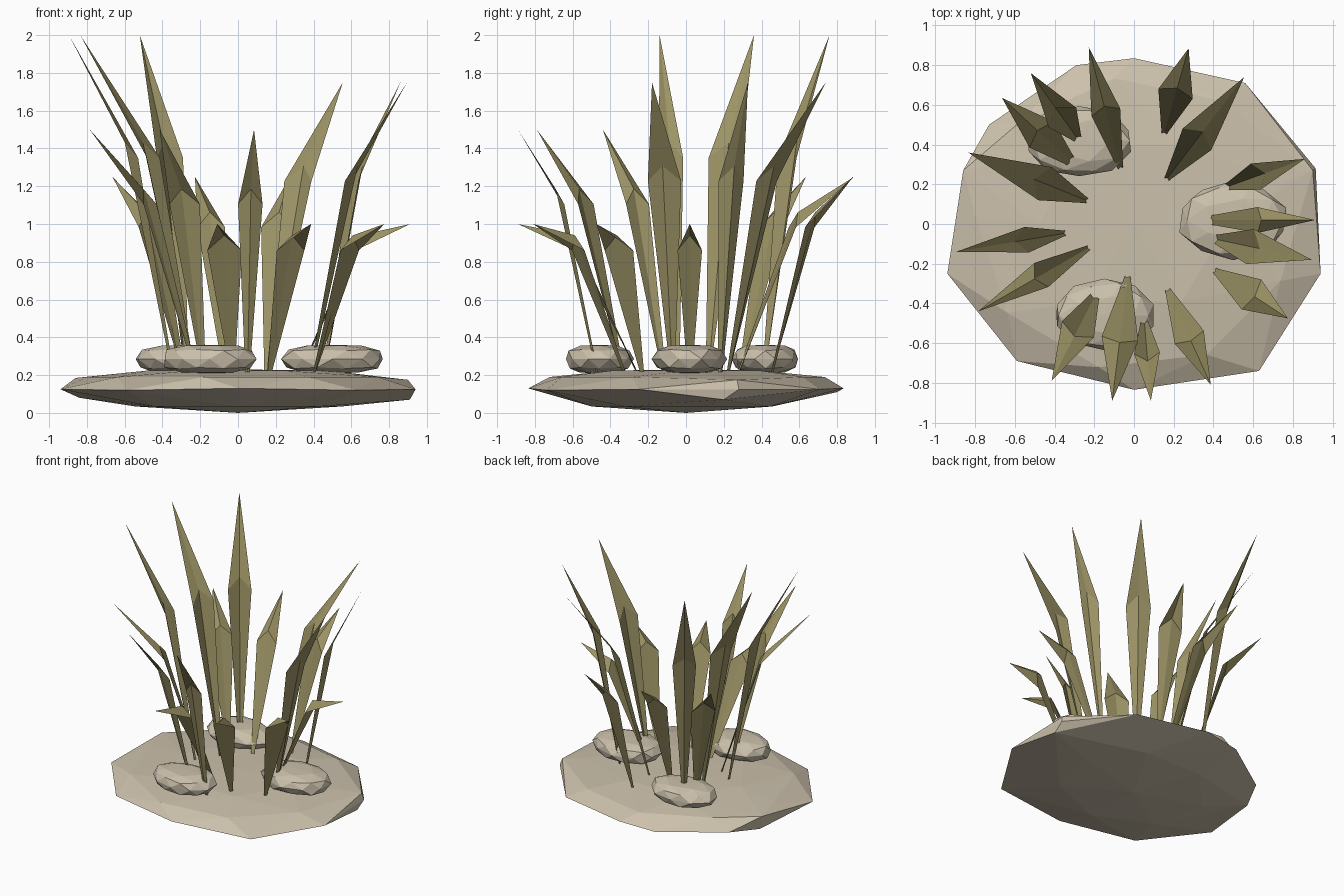
import bpy, bmesh, math
from mathutils import Vector

if "Cube" in bpy.data.objects:
    bpy.data.objects.remove(bpy.data.objects["Cube"])


def material(name, color):
    m = bpy.data.materials.new(name)
    m.diffuse_color = (*color, 1)
    m.use_nodes = True
    m.node_tree.nodes["Principled BSDF"].inputs["Base Color"].default_value = m.diffuse_color
    return m


STONE = material("sandstone", (0.60, 0.53, 0.41))
GRASS = material("dry_grass", (0.33, 0.29, 0.13))


def finish(name, bm, mat):
    me = bpy.data.meshes.new(name)
    bm.to_mesh(me)
    bm.free()
    ob = bpy.data.objects.new(name, me)
    me.materials.append(mat)
    bpy.context.collection.objects.link(ob)
    return ob


# ground slab: faceted flat boulder, hull of an irregular rim plus top and bottom rings
bm = bmesh.new()
rim = [(.915, .28, .125), (.90, .27, .175), (.91, .2, .07), (.94, -.25, .125), (.63, -.74, .12),
       (0, -.835, .13), (-.59, -.69, .12), (-.94, -.25, .125), (-.86, .27, .185),
       (-.84, .27, .08), (-.73, .5, .11), (-.29, .8, .11), (0, .835, .13),
       (.56, .71, .125)]
for p in rim:
    bm.verts.new(p)
for n, rx, ry, z, a0 in ((9, .8, .74, .19, .3), (6, .48, .45, .224, 0), (7, .56, .5, .034, .2)):
    for i in range(n):
        a = a0 + math.tau * i / n
        bm.verts.new((rx * math.cos(a), ry * math.sin(a), z))
bm.verts.new((0, 0, .23))
bm.verts.new((0, 0, 0))
bmesh.ops.convex_hull(bm, input=bm.verts[:])
bmesh.ops.delete(bm, geom=[v for v in bm.verts if not v.link_faces], context='VERTS')
bmesh.ops.recalc_face_normals(bm, faces=bm.faces[:])
finish("ground_slab", bm, STONE)

# three small blunt pebbles
for i, (x, y, rx, ry) in enumerate(((-.15, -.46, .255, .18), (.5, .02, .275, .195),
                                    (-.275, .42, .27, .18))):
    bm = bmesh.new()
    bmesh.ops.create_icosphere(bm, subdivisions=2, radius=1)
    for v in bm.verts:
        wob = 1 + .04 * math.sin(5 * v.co.x + 7 * v.co.y + 2 * i)
        z = math.copysign(min(.92, abs(v.co.z) ** .75), v.co.z)
        flat = math.hypot(v.co.x, v.co.y)
        spread = flat ** -.15 if flat > .01 else 1
        v.co = (x + rx * v.co.x * wob * spread, y + ry * v.co.y * wob * spread, .285 + .081 * z)
    finish(f"pebble_{i + 1}", bm, STONE)


# grass blade: creased sheet, narrow root, wide kinked shoulder, pointed tip
def blade(name, bx, by, tx, ty, h, w):
    root, tip = Vector((bx, by, .2)), Vector((tx, ty, h))
    out = Vector((tx - bx, ty - by, 0))
    d = out.normalized()
    side = Vector((-d.y, d.x, 0))
    mid = Vector((bx, by, .37 + .49 * h)) + out * (.36 + .15 * (2 - h))
    ridge = mid + d * (.02 + .04 * (h - 1)) + Vector((0, 0, .08))
    bm = bmesh.new()
    r0, rc, r1, m0, mc, m1, t = [bm.verts.new(p) for p in (
        root - side * .011, root + d * .008, root + side * .011,
        mid - side * w / 2, ridge, mid + side * w / 2, tip)]
    for f in ((r0, rc, mc, m0), (rc, r1, m1, mc), (m0, mc, t), (mc, m1, t)):
        bm.faces.new(f[::-1])
    finish(name, bm, GRASS)


# root x, y, tip x, y, tip height, width
BLADES = [(.16, .22, .555, .74, 1.75, .18), (.15, .45, .275, .885, 1.25, .18),
          (-.065, .27, -.228, .89, 1.25, .15), (-.27, .41, -.52, .76, 2, .17),
          (-.285, .285, -.665, .635, 1.25, .18), (-.23, .115, -.835, .36, 2, .18),
          (-.34, -.045, -.895, -.14, 2, .13), (-.22, -.115, -.785, -.44, 1.5, .14),
          (-.18, -.33, -.415, -.79, 1.5, .18), (-.03, -.25, -.11, -.89, 1, .185),
          (.05, -.465, .085, -.89, 1.5, .13), (.165, -.32, .387, -.81, 1, .16),
          (.4, -.23, .775, -.475, 1, .18), (.38, -.07, .895, -.18, 1.75, .18),
          (.32, .02, .912, .02, 1, .13), (.45, .18, .86, .328, 1.75, .14)]
for i, b in enumerate(BLADES):
    blade(f"grass_blade_{i + 1}", *b)
